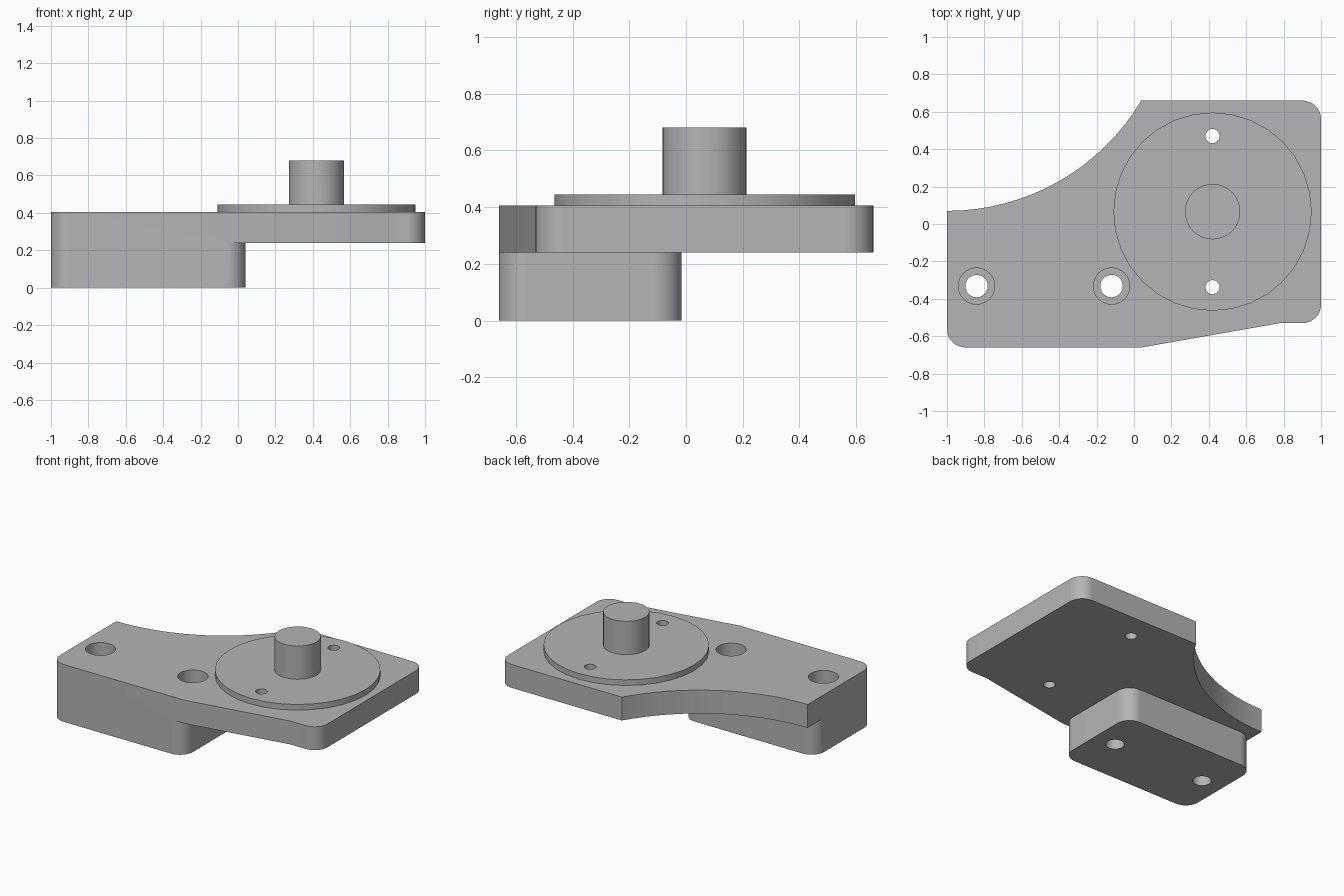
import bpy
import bmesh
from math import sin, cos, radians

cube = bpy.data.objects.get("Cube")
if cube:
    bpy.data.objects.remove(cube, do_unlink=True)

# One plain grey for the whole part
grey = bpy.data.materials.new("machined_grey")
grey.use_nodes = True
COLOUR = (0.46, 0.46, 0.46, 1)
grey.diffuse_color = COLOUR
grey.node_tree.nodes["Principled BSDF"].inputs["Base Color"].default_value = COLOUR


def arc(cx, cy, r, start, end, steps=8):
    """Points along a circular arc, angles in degrees."""
    angles = [radians(start + (end - start) * i / steps) for i in range(steps + 1)]
    return [(cx + r * cos(a), cy + r * sin(a)) for a in angles]


def extrude(name, outline, z0, z1):
    """Solid prism from a counter-clockwise outline."""
    bm = bmesh.new()
    base = bm.faces.new([bm.verts.new((x, y, z0)) for x, y in outline])
    top = bmesh.ops.extrude_face_region(bm, geom=[base])["geom"]
    moved = [v for v in top if isinstance(v, bmesh.types.BMVert)]
    bmesh.ops.translate(bm, verts=moved, vec=(0, 0, z1 - z0))
    bmesh.ops.recalc_face_normals(bm, faces=bm.faces)
    mesh = bpy.data.meshes.new(name)
    bm.to_mesh(mesh)
    bm.free()
    mesh.materials.append(grey)
    obj = bpy.data.objects.new(name, mesh)
    bpy.context.collection.objects.link(obj)
    return obj


def cylinder(name, centre, r, z0, z1, sides=32):
    return extrude(name, arc(*centre, r, 0, 360, sides)[:-1], z0, z1)


def activate(obj):
    bpy.ops.object.select_all(action="DESELECT")
    obj.select_set(True)
    bpy.context.view_layer.objects.active = obj


def combine(target, tool, operation):
    """Apply a boolean and discard the tool object."""
    activate(target)
    mod = target.modifiers.new(operation.lower(), "BOOLEAN")
    mod.operation = operation
    mod.solver = "EXACT"
    mod.object = tool
    bpy.ops.object.modifier_apply(modifier=mod.name)
    bpy.data.objects.remove(tool, do_unlink=True)


R = 0.1                       # corner radius
FRONT, BACK = -0.66, 0.66
PLATE_LOW, PLATE_TOP = 0.24, 0.405
DISC_TOP, SHAFT_TOP = 0.445, 0.68
HUB = (0.42, 0.066)

front_left_corner = arc(-1 + R, FRONT + R, R, 180, 270)

# Upper plate with a concave sweep at the back and a tapered front edge
plate_outline = (
    front_left_corner
    + [(0.04, FRONT), (0.78, -0.53)]
    + arc(1 - R, -0.53 + R, R, 270, 360)
    + arc(1 - R, BACK - R, R, 0, 90)
    + arc(-1, 1.28, 1.21, -30.8, -90, 16)
)
body = extrude("mounting_plate", plate_outline, PLATE_LOW, PLATE_TOP)

# Lower mounting block
block_outline = (
    front_left_corner
    + arc(0.04 - R, FRONT + R, R, 270, 360)
    + arc(0.04 - R, -0.015 - R, R, 0, 90)
    + arc(-1 + R, -0.015 - R, R, 90, 180)
)
combine(body, extrude("mounting_block", block_outline, 0, PLATE_LOW), "UNION")

# Counterbored bolt holes through the block
for x in (-0.842, -0.12):
    combine(body, cylinder("bolt_hole", (x, -0.332), 0.06, -0.1, 0.6), "DIFFERENCE")
    combine(body, cylinder("counterbore", (x, -0.332), 0.097, 0.2, 0.6), "DIFFERENCE")

# Round flange and its central shaft
flange = cylinder("flange_disc", HUB, 0.53, PLATE_TOP, DISC_TOP)
shaft = cylinder("shaft", HUB, 0.148, DISC_TOP, SHAFT_TOP)

# Pin holes through flange and plate
for side in (-1, 1):
    spot = (HUB[0], HUB[1] + side * 0.404)
    for part in (body, flange):
        combine(part, cylinder("pin_hole", spot, 0.038, 0.1, 0.6, 24), "DIFFERENCE")

# Join flange and shaft to the body as one solid
combine(flange, shaft, "UNION")
combine(body, flange, "UNION")
body.name = "motor_bracket"

# Smooth round walls, keep flat faces flat
activate(body)
bpy.ops.object.shade_smooth_by_angle(angle=radians(30))
weighted = body.modifiers.new("weighted_normals", "WEIGHTED_NORMAL")
weighted.keep_sharp = True
